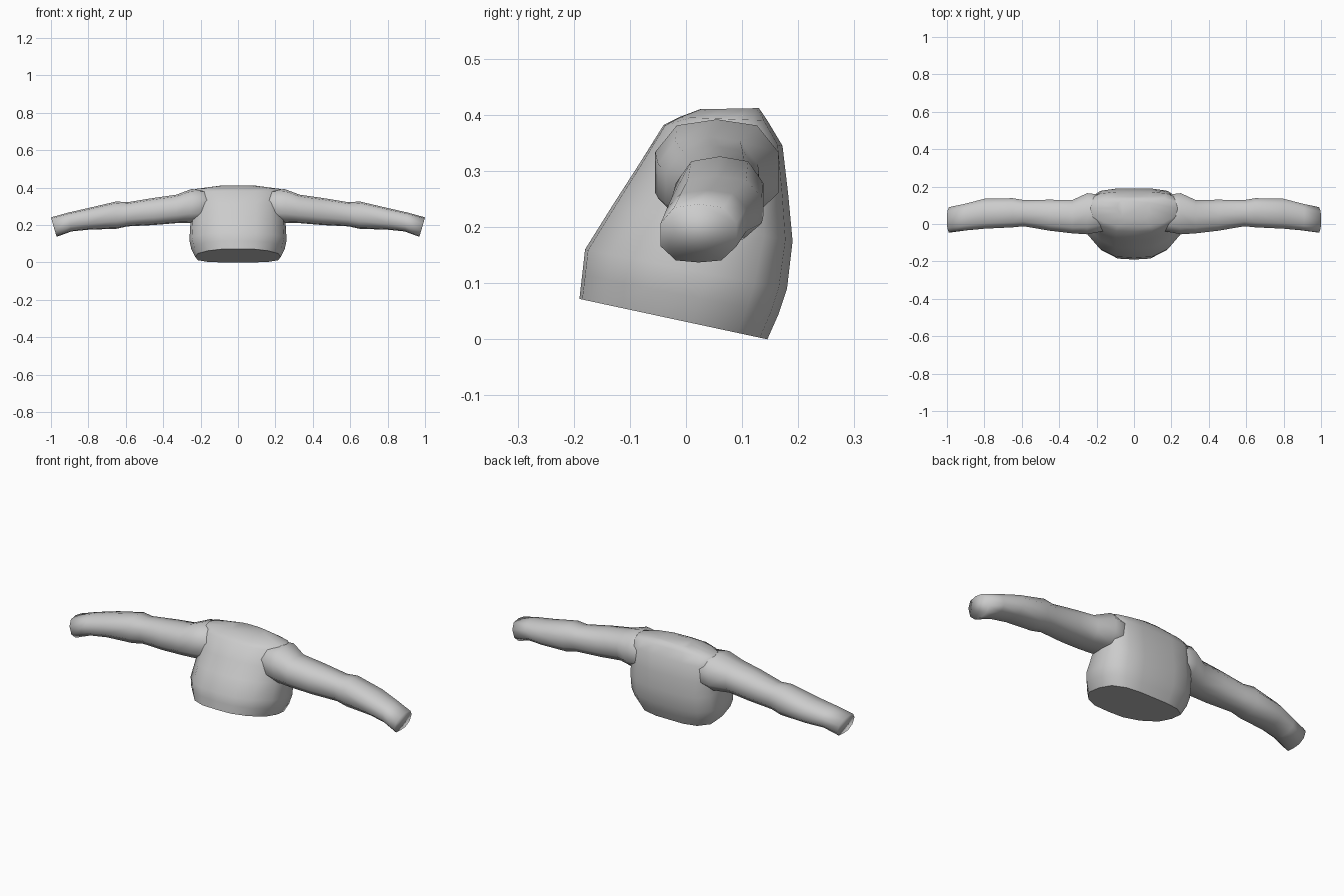
import bpy, bmesh

if "Cube" in bpy.data.objects:
    bpy.data.objects.remove(bpy.data.objects["Cube"])

grey = bpy.data.materials.new("soft grey")
grey.diffuse_color = (0.6, 0.6, 0.6, 1)
grey.use_nodes = True
grey.node_tree.nodes["Principled BSDF"].inputs["Base Color"].default_value = grey.diffuse_color


def loft(name, rings, sharp_start=False):
    """Skin closed rings of points, cap both ends and shade smooth."""
    bm = bmesh.new()
    vr = [[bm.verts.new(p) for p in r] for r in rings]
    n = len(vr[0])
    for a, b in zip(vr, vr[1:]):
        for i in range(n):
            j = (i + 1) % n
            bm.faces.new((a[i], a[j], b[j], b[i]))
    start = bm.faces.new(vr[0][::-1])
    bm.faces.new(vr[-1])
    bmesh.ops.recalc_face_normals(bm, faces=bm.faces)
    for f in bm.faces:
        f.smooth = True
    if sharp_start:
        for e in start.edges:
            e.smooth = False
    me = bpy.data.meshes.new(name)
    bm.to_mesh(me)
    bm.free()
    me.materials.append(grey)
    ob = bpy.data.objects.new(name, me)
    bpy.context.collection.objects.link(ob)
    return ob


# Torso: plan outline (half width fraction, front-to-back fraction)
half = [(0, 0), (.38, .015), (.7, .13), (.95, .34), (1, .6),
        (.94, .84), (.7, .96), (.36, 1), (0, 1)]
plan = half + [(-x, t) for x, t in half[-2:0:-1]]
# front y, front z, back y, back z, half width
levels = [(-.19, .072, .145, 0, .228),
          (-.185, .115, .165, .045, .25),
          (-.18, .16, .18, .09, .26),
          (-.13, .24, .19, .175, .255),
          (-.085, .31, .182, .26, .25),
          (-.04, .382, .172, .345, .25),
          (-.012, .396, .145, .39, .23),
          (.025, .41, .13, .412, .09)]
loft("torso", [[(w * x, yf + (yb - yf) * t, zf + (zb - zf) * t) for x, t in plan]
               for yf, zf, yb, zb, w in levels], sharp_start=True)

# Sleeves: rounded box section, swept from shoulder to cuff
section = [(-1, -.45), (-.6, -.93), (0, -1), (.6, -.93), (1, -.45),
           (1, .35), (.65, .88), (0, 1), (-.65, .88), (-1, .35)]
# x, y min, y max, z min, z max, lean of the cut
stations = [(.12, -.03, .15, .22, .385, 0),
            (.25, -.055, .165, .212, .392, 0),
            (.33, -.05, .128, .21, .362, 0),
            (.45, -.036, .13, .2, .345, 0),
            (.59, -.012, .128, .193, .322, 0),
            (.65, -.018, .138, .18, .326, 0),
            (.8, -.025, .135, .175, .291, 0),
            (.9, -.034, .108, .166, .266, .01),
            (.985, -.045, .09, .137, .241, .015)]
for side, label in ((1, "right"), (-1, "left")):
    rings = []
    for x, y0, y1, z0, z1, lean in stations:
        rings.append([(side * (x + lean * v),
                       (y0 + y1) / 2 + (y1 - y0) / 2 * u,
                       (z0 + z1) / 2 + (z1 - z0) / 2 * v) for u, v in section])
    loft(label + "_sleeve", rings)
